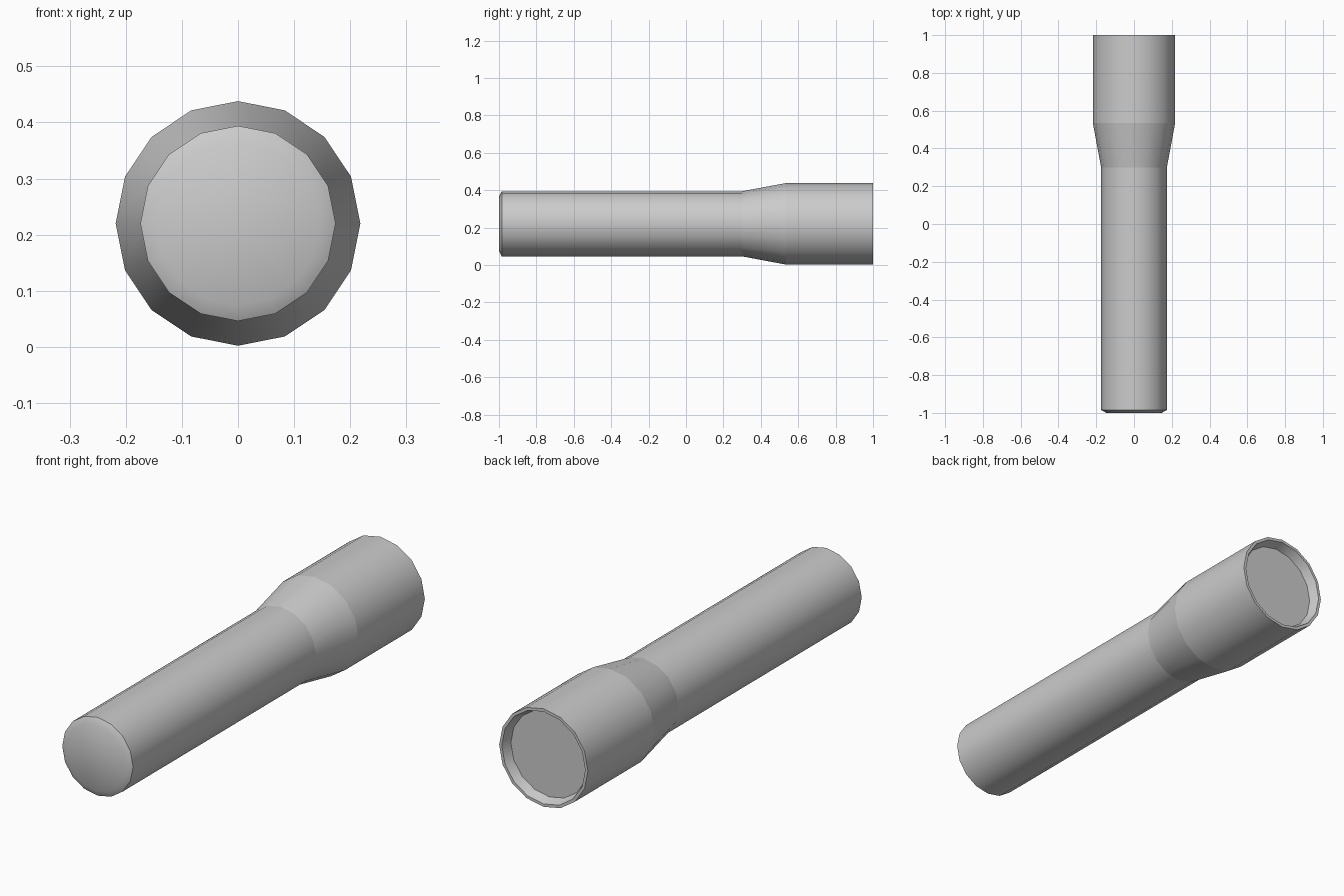
import bpy
import bmesh
import math

cube = bpy.data.objects.get("Cube")
if cube:
    bpy.data.objects.remove(cube, do_unlink=True)

SIDES = 16
AXIS_Z = 0.22

# Single grey material
grey = bpy.data.materials.new("light_grey")
grey.use_nodes = True
colour = (0.6, 0.6, 0.6, 1)
grey.diffuse_color = colour
bsdf = grey.node_tree.nodes["Principled BSDF"]
bsdf.inputs["Base Color"].default_value = colour
bsdf.inputs["Roughness"].default_value = 0.6


def lathe(name, profile, front_cap=False, back_cap=False):
    """Revolve (y, radius) points around the lengthwise axis."""
    bm = bmesh.new()
    angles = [math.tau * i / SIDES for i in range(SIDES)]
    rings = [[bm.verts.new((r * math.cos(a), y, AXIS_Z + r * math.sin(a))) for a in angles]
             for y, r in profile]
    for near, far in zip(rings, rings[1:]):
        for i in range(SIDES):
            j = (i + 1) % SIDES
            bm.faces.new((near[i], far[i], far[j], near[j]))
    if front_cap:
        bm.faces.new(rings[0])
    if back_cap:
        bm.faces.new(reversed(rings[-1]))
    for face in bm.faces:
        face.smooth = True
    mesh = bpy.data.meshes.new(name)
    bm.to_mesh(mesh)
    bm.free()
    mesh.set_sharp_from_angle(angle=math.radians(30))
    mesh.materials.append(grey)
    obj = bpy.data.objects.new(name, mesh)
    bpy.context.collection.objects.link(obj)
    return obj


HANDLE_R, HEAD_R, LENS_R = 0.174, 0.218, 0.19
NECK_START, NECK_END, LENS_Y = 0.30, 0.535, 0.958

# Handle with chamfered closed end
lathe("handle", [(-1, 0.146), (-0.985, HANDLE_R), (NECK_START, HANDLE_R)], front_cap=True)
# Flared neck
lathe("neck", [(NECK_START, HANDLE_R), (NECK_END, HEAD_R)])
# Head with thin rim and sloped recess
lathe("head", [(NECK_END, HEAD_R), (1, HEAD_R), (1, 0.205), (LENS_Y, LENS_R)])
# Flat lens set inside the rim
lathe("lens", [(LENS_Y, LENS_R)], back_cap=True)
